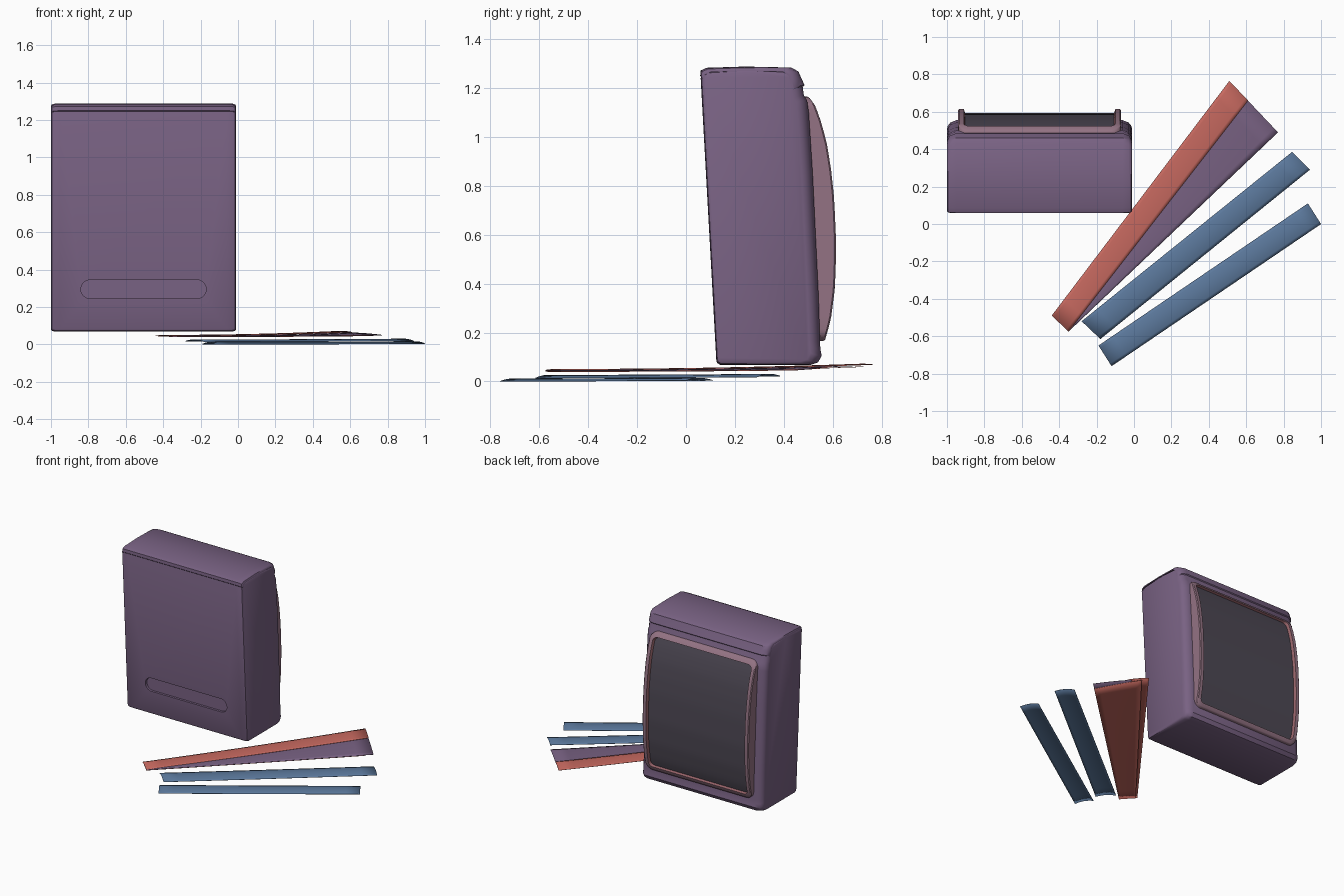
import bpy, bmesh, math

if "Cube" in bpy.data.objects:
    bpy.data.objects.remove(bpy.data.objects["Cube"])


def material(name, rgb):
    m = bpy.data.materials.new(name)
    m.diffuse_color = [(c / 255) ** 2.2 for c in rgb] + [1]
    m.use_nodes = True
    m.node_tree.nodes["Principled BSDF"].inputs["Base Color"].default_value = m.diffuse_color
    return m


PURPLE = material("dusky purple", (120, 98, 130))
RED = material("brick red", (198, 105, 96))
BLUE = material("slate blue", (92, 120, 155))
DARK = material("dark screen grey", (78, 73, 84))
PINK = material("mauve pink", (146, 114, 130))
ROSE = material("dusty rose", (150, 100, 106))


def finish(name, bm, mats, angle=35):
    bmesh.ops.recalc_face_normals(bm, faces=bm.faces)
    me = bpy.data.meshes.new(name)
    bm.to_mesh(me)
    bm.free()
    for m in mats:
        me.materials.append(m)
    ob = bpy.data.objects.new(name, me)
    bpy.context.collection.objects.link(ob)
    smooth(ob, angle)
    return ob


def smooth(ob, angle=35):
    bpy.ops.object.select_all(action='DESELECT')
    ob.select_set(True)
    bpy.context.view_layer.objects.active = ob
    bpy.ops.object.shade_smooth_by_angle(angle=math.radians(angle))


def bridge(bm, rings, mat=lambda i: 0):
    """Quads between successive closed rings of vertices."""
    for i, (a, b) in enumerate(zip(rings, rings[1:])):
        for j in range(len(a)):
            k = (j + 1) % len(a)
            bm.faces.new((a[j], a[k], b[k], b[j])).material_index = mat(i)


def grid(bm, nu, nv, point):
    vs = [[bm.verts.new(point(i / nu, j / nv)) for j in range(nv + 1)] for i in range(nu + 1)]
    for i in range(nu):
        for j in range(nv):
            bm.faces.new((vs[i][j], vs[i + 1][j], vs[i + 1][j + 1], vs[i][j + 1]))


X0, X1 = -1.0, -0.01
# distance from the side, back rounding, front rounding
ROUND = [(0, .045, .012), (.005, .030, .005), (.018, .013, .001), (.05, 0, 0)]


def loft(name, profile, mat):
    """Sweep a (y, z) profile across x with rounded sides."""
    bm = bmesh.new()
    secs = [(X0 + d, b, f) for d, b, f in ROUND] + [(X1 - d, b, f) for d, b, f in reversed(ROUND)]
    rings = []
    for x, b, f in secs:
        ring = []
        for y, z in profile:
            t = max(-1, min(1, (y - .3) / .2))
            s = max(-1, min(1, (z - .67) / .5))
            ring.append(bm.verts.new((x, y - t * (b if t > 0 else f), z - s * f)))
        rings.append(ring)
    bridge(bm, rings)
    bm.faces.new(rings[0])
    bm.faces.new(rings[-1])
    return finish(name, bm, [mat])


# Case body
body = loft("case_body", [
    (.14, .068), (.51, .068), (.54, .078), (.555, .105), (.55, .13), (.548, .16),
    (.542, .35), (.53, .6), (.518, .85), (.502, 1.1), (.495, 1.15), (.482, 1.17),
    (.476, 1.215), (.455, 1.255), (.43, 1.267), (.25, 1.277), (.09, 1.267),
    (.065, 1.255), (.06, 1.24), (.124, .085), (.128, .075)], PURPLE)

# Front slot, cut as a stadium-shaped recess
bm = bmesh.new()
outline = []
for cx, start in ((-.22, -90), (-.79, 90)):
    for k in range(13):
        a = math.radians(start + k * 15)
        outline.append((cx + .05 * math.cos(a), .295 + .05 * math.sin(a)))
rings = [[bm.verts.new((x, y, z)) for x, z in outline] for y in (0, .132)]
bridge(bm, rings)
for r in rings:
    bm.faces.new(r)
cutter = finish("slot_cutter", bm, [PURPLE])
cutter.hide_render = True
mod = body.modifiers.new("slot", 'BOOLEAN')
mod.object, mod.operation, mod.solver = cutter, 'DIFFERENCE', 'EXACT'
bpy.context.view_layer.objects.active = body
bpy.ops.object.modifier_apply(modifier=mod.name)
bpy.data.objects.remove(cutter)
smooth(body)

# Thin lid over the top
lid = [(.058, 1.25), (.06, 1.272), (.085, 1.283), (.24, 1.288), (.43, 1.284),
       (.46, 1.268), (.472, 1.24), (.485, 1.212)]
loft("top_lid", lid + [(y - (y - .27) * .025, z - .006) for y, z in reversed(lid)], PURPLE)

# Bulging screen on the back
BULGE = [(.16, .566), (.25, .592), (.38, .609), (.55, .615), (.75, .606), (.87, .593),
         (.98, .575), (1.08, .547), (1.13, .527), (1.17, .498)]


def bulge(z):
    for (za, ya), (zb, yb) in zip(BULGE, BULGE[1:]):
        if z <= zb:
            return ya + (yb - ya) * max(0, z - za) / (zb - za)
    return BULGE[-1][1]


def rounded_rect(inset, r):
    """Outline in (x, z) with subdivided straight sides."""
    xa, xb, za, zb = -.94 + inset, -.07 - inset, .165 + inset, 1.165 - inset
    corners = [(xb - r, za + r, -90), (xb - r, zb - r, 0), (xa + r, zb - r, 90), (xa + r, za + r, 180)]
    arcs = [[(cx + r * math.cos(math.radians(s + k * 18)), cz + r * math.sin(math.radians(s + k * 18)))
             for k in range(6)] for cx, cz, s in corners]
    pts = []
    for i, arc in enumerate(arcs):
        pts += arc
        (ax, az), (bx, bz) = arc[-1], arcs[(i + 1) % 4][0]
        pts += [(ax + (bx - ax) * k / 18, az + (bz - az) * k / 18) for k in range(1, 18)]
    return pts


bm = bmesh.new()
rings = []
for inset, r, depth in ((0, .05, None), (0, .05, .006), (.006, .045, 0), (.03, .03, 0), (.04, .025, .03)):
    rings.append([bm.verts.new((x, .46 if depth is None else bulge(z) - depth, z))
                  for x, z in rounded_rect(inset, r)])
bridge(bm, rings, lambda i: 1 if i == 3 else 0)
finish("screen_frame", bm, [PINK, ROSE], 40)

bm = bmesh.new()
grid(bm, 4, 28, lambda u, v: (-.905 + .80 * u, bulge(.2 + .93 * v) - .02, .2 + .93 * v))
finish("screen", bm, [DARK])


# Loose strips fanned out on the floor
def strip(name, a, b, c, d, mat, arch):
    """Thin arched plate: a-b is the near end, d-c the far end."""
    def point(u, v):
        p = [(a[k] * (1 - v) + b[k] * v) * (1 - u) + (d[k] * (1 - v) + c[k] * v) * u for k in range(2)]
        w = u * u
        z = (a[2] * (1 - v) + b[2] * v) * (1 - w) + (d[2] * (1 - v) + c[2] * v) * w
        return (*p, z + arch * 4 * v * (1 - v))
    bm = bmesh.new()
    grid(bm, 14, 8, point)
    ob = finish(name, bm, [mat])
    mod = ob.modifiers.new("thickness", 'SOLIDIFY')
    mod.thickness, mod.offset = .002, 0


strip("red_strip", (-.44, -.49, .046), (-.35, -.575, .046), (.61, .66, .066), (.51, .765, .069), RED, .004)
strip("purple_strip", (-.37, -.556, .043), (-.35, -.575, .043), (.77, .49, .05), (.59, .68, .063), PURPLE, .003)
strip("lower_red_strip", (-.43, -.495, .04), (-.35, -.575, .04), (.725, .447, .046), (.54, .725, .06), RED, .002)
strip("upper_blue_strip", (-.28, -.52, .018), (-.18, -.615, .014), (.94, .29, .018), (.845, .385, .022), BLUE, .01)
strip("lower_blue_strip", (-.19, -.65, .002), (-.12, -.76, .001), (1.0, 0.0, .004), (.93, .11, .004), BLUE, .01)
